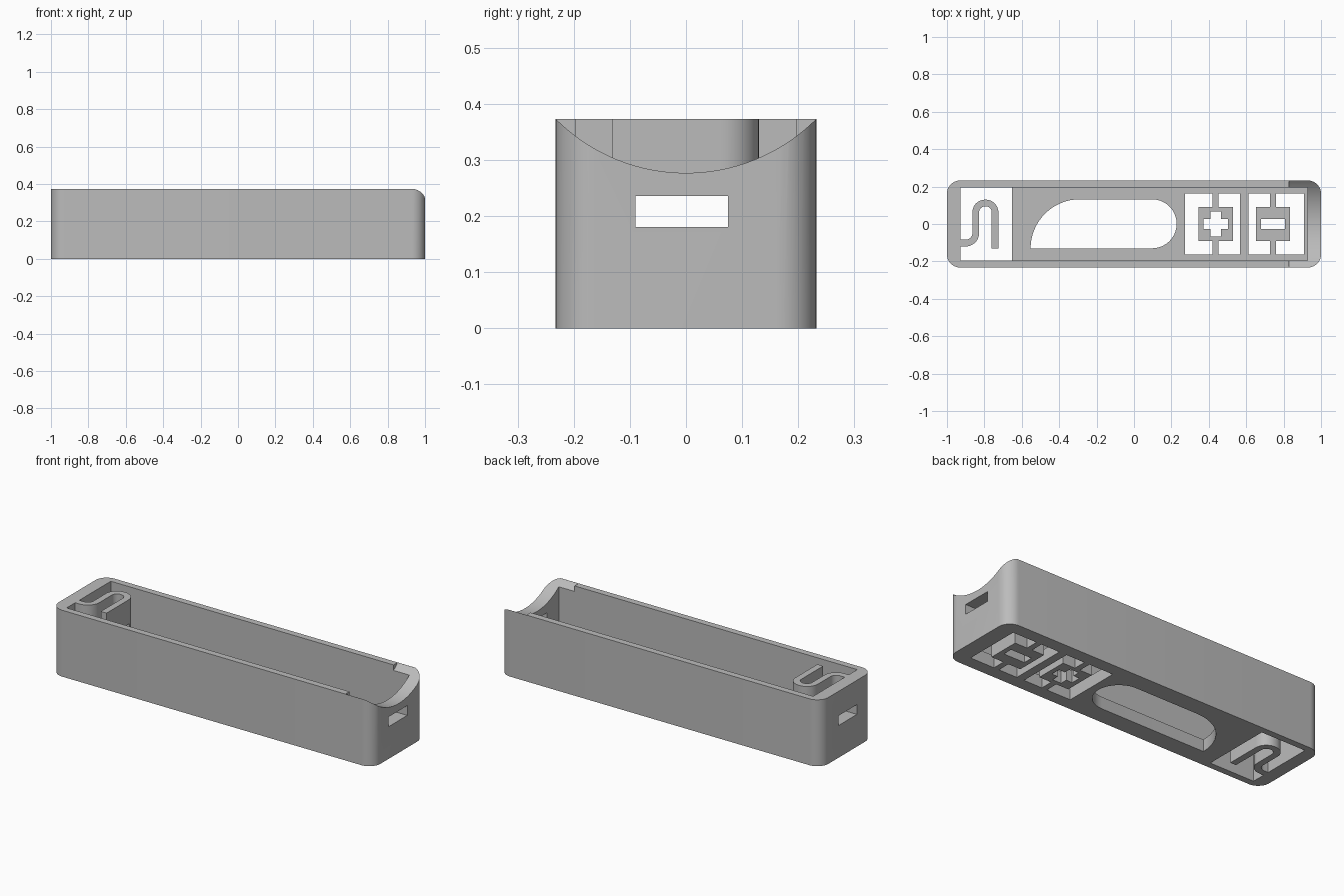
import bpy, bmesh
from math import sin, cos, pi, radians
from mathutils import Vector, Matrix

cube = bpy.data.objects.get("Cube")
if cube:
    bpy.data.objects.remove(cube, do_unlink=True)

# Dimensions
W, H = 0.2325, 0.373          # half width, height
WALL_X, WALL_Y = 0.928, 0.196  # inner faces of the cavity
FLOOR = 0.067

grey = bpy.data.materials.new("plastic_grey")
grey.use_nodes = True
colour = (0.5, 0.5, 0.5, 1)
grey.diffuse_color = colour
grey.node_tree.nodes["Principled BSDF"].inputs["Base Color"].default_value = colour


def arc(cx, cy, r, a0, a1, n=10):
    """Points on an arc, angles in degrees."""
    angles = [radians(a0 + (a1 - a0) * i / n) for i in range(n + 1)]
    return [(cx + r * cos(a), cy + r * sin(a)) for a in angles]


def rect(x0, x1, y0, y1):
    return [(x0, y0), (x1, y0), (x1, y1), (x0, y1)]


def prism(name, outline, z0, z1):
    """Extrude a flat outline from z0 to z1."""
    bm = bmesh.new()
    face = bm.faces.new([bm.verts.new((x, y, z0)) for x, y in outline])
    new = bmesh.ops.extrude_face_region(bm, geom=[face])["geom"]
    top = [v for v in new if isinstance(v, bmesh.types.BMVert)]
    bmesh.ops.translate(bm, verts=top, vec=(0, 0, z1 - z0))
    bmesh.ops.recalc_face_normals(bm, faces=bm.faces)
    mesh = bpy.data.meshes.new(name)
    bm.to_mesh(mesh)
    bm.free()
    mesh.materials.append(grey)
    obj = bpy.data.objects.new(name, mesh)
    bpy.context.collection.objects.link(obj)
    return obj


def cut(target, cutter, keep=False):
    """Subtract the cutter from the target and remove the cutter."""
    cutter.hide_render = True
    bpy.context.view_layer.objects.active = target
    mod = target.modifiers.new("cut", "BOOLEAN")
    mod.operation, mod.solver, mod.object = "DIFFERENCE", "EXACT", cutter
    bpy.ops.object.modifier_apply(modifier=mod.name)
    if not keep:
        bpy.data.objects.remove(cutter, do_unlink=True)


def ribbon(path, width):
    """Outline of a constant-width strip along a path."""
    pts = [Vector(p) for p in path]
    left, right = [], []
    for i, p in enumerate(pts):
        t = (pts[min(i + 1, len(pts) - 1)] - pts[max(i - 1, 0)]).normalized()
        side = Vector((-t.y, t.x)) * width / 2
        left.append(tuple(p + side))
        right.append(tuple(p - side))
    return left + right[::-1]


# Body: rounded block, hollowed from above
r = 0.07
outline = (arc(1 - r, W - r, r, 0, 90) + arc(r - 1, W - r, r, 90, 180)
           + arc(r - 1, r - W, r, 180, 270) + arc(1 - r, r - W, r, 270, 360))
body = prism("case_body", outline, 0, H)
cut(body, prism("cavity_cutter", rect(-WALL_X, WALL_X, -WALL_Y, WALL_Y), FLOOR, 1))

# Curved finger scoop across the right end
scoop = prism("scoop_cutter", arc(0, 0, 0.328, 0, 360, 128)[:-1], 0.83, 1.2)
scoop.data.transform(Matrix.Translation((0, 0, 0.605)) @ Matrix.Rotation(pi / 2, 4, "Y"))
cut(body, scoop)

# Floor opening around the clip, and the long thumb opening
cut(body, prism("clip_window", rect(-WALL_X, -0.652, -WALL_Y, WALL_Y), -0.1, 0.2))
thumb = arc(0.097, 0.001, 0.131, -90, 90, 20) + arc(-0.29, -0.131, 0.263, 90, 180, 16)
cut(body, prism("thumb_window", thumb, -0.1, 0.2))

# Two button frames: C-shaped cuts leave a plate held by two thin bridges
plus_hole = [(sx * a, sy * b) for sx, sy, pairs in (
    (1, 1, ((0.065, 0.027), (0.027, 0.027), (0.027, 0.067))),
    (-1, 1, ((0.027, 0.067), (0.027, 0.027), (0.065, 0.027))),
    (-1, -1, ((0.065, 0.027), (0.027, 0.027), (0.027, 0.067))),
    (1, -1, ((0.027, 0.067), (0.027, 0.027), (0.065, 0.027)))) for a, b in pairs]
minus_hole = rect(-0.065, 0.065, -0.027, 0.027)


def button(cx, far_left, far_right, hole):
    for s, far in ((-1, far_left), (1, far_right)):
        shape = [(0.016, 0.162), (far, 0.162), (far, -0.162), (0.016, -0.162),
                 (0.016, -0.09), (0.092, -0.09), (0.092, 0.09), (0.016, 0.09)]
        cut(body, prism("frame_cutter", [(cx + s * x, y) for x, y in shape], -0.1, 0.2))
    cut(body, prism("hole_cutter", [(cx + x, y) for x, y in hole], -0.1, 0.2))


button(0.437, 0.165, 0.13, plus_hole)
button(0.743, 0.13, 0.165, minus_hole)

# Springy S-shaped clip standing at the left end
path = ([(-WALL_X, -0.102), (-0.915, -0.102)] + arc(-0.9, -0.048, 0.054, -90, 0)
        + arc(-0.797, 0.063, 0.049, 180, 90) + arc(-0.792, 0.063, 0.049, 90, 0)
        + [(-0.743, -0.131)])
clip = prism("spring_clip", ribbon(path, 0.036), 0, H)

# Strap slot running through both ends and the clip
slot = prism("slot_cutter", rect(-1.2, 1.2, -0.09, 0.075), 0.181, 0.236)
cut(clip, slot, keep=True)
cut(body, slot)

# Smooth the rounded surfaces, keep the corners sharp
for obj in bpy.context.view_layer.objects:
    obj.select_set(obj in (body, clip))
bpy.context.view_layer.objects.active = body
bpy.ops.object.shade_smooth_by_angle(angle=radians(30))
